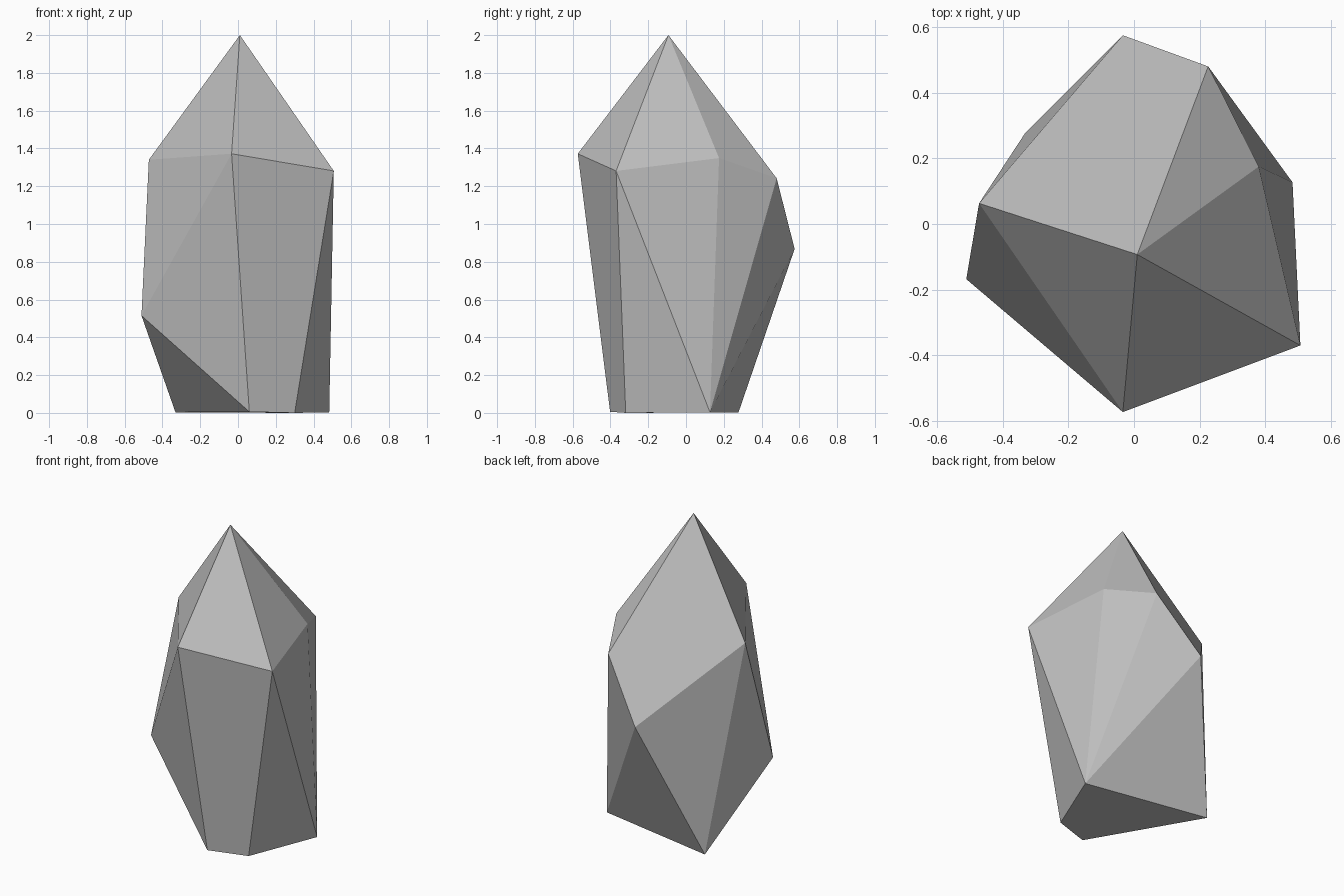
import bpy
import bmesh
import math

cube = bpy.data.objects.get("Cube")
if cube:
    bpy.data.objects.remove(cube, do_unlink=True)

# Single stone colour
stone = bpy.data.materials.new("stone grey")
stone.use_nodes = True
colour = (0.53, 0.53, 0.53, 1)
stone.diffuse_color = colour
stone.node_tree.nodes["Principled BSDF"].inputs["Base Color"].default_value = colour

# Corner points of the crystal, tip to base
tip = [(0.01, -0.093, 2.0)]
shoulder = [(-0.034, -0.573, 1.372), (0.507, -0.37, 1.281), (0.38, 0.175, 1.349),
            (0.226, 0.48, 1.242), (-0.472, 0.063, 1.34)]
waist = [(-0.034, 0.575, 0.868), (-0.511, -0.168, 0.515)]
base = [(0.06, -0.402, 0.006), (0.3, -0.319, 0.0),
        (0.483, 0.127, 0.003), (-0.331, 0.278, 0.003)]

# Wrap the corners in flat facets, merging the ones that lie level
bm = bmesh.new()
for point in tip + shoulder + waist + base:
    bm.verts.new(point)
bmesh.ops.convex_hull(bm, input=bm.verts[:])
bmesh.ops.dissolve_limit(bm, angle_limit=math.radians(1.5),
                         verts=bm.verts[:], edges=bm.edges[:])
bmesh.ops.recalc_face_normals(bm, faces=bm.faces[:])

mesh = bpy.data.meshes.new("crystal_rock")
bm.to_mesh(mesh)
bm.free()
mesh.materials.append(stone)
bpy.context.collection.objects.link(bpy.data.objects.new("crystal_rock", mesh))
